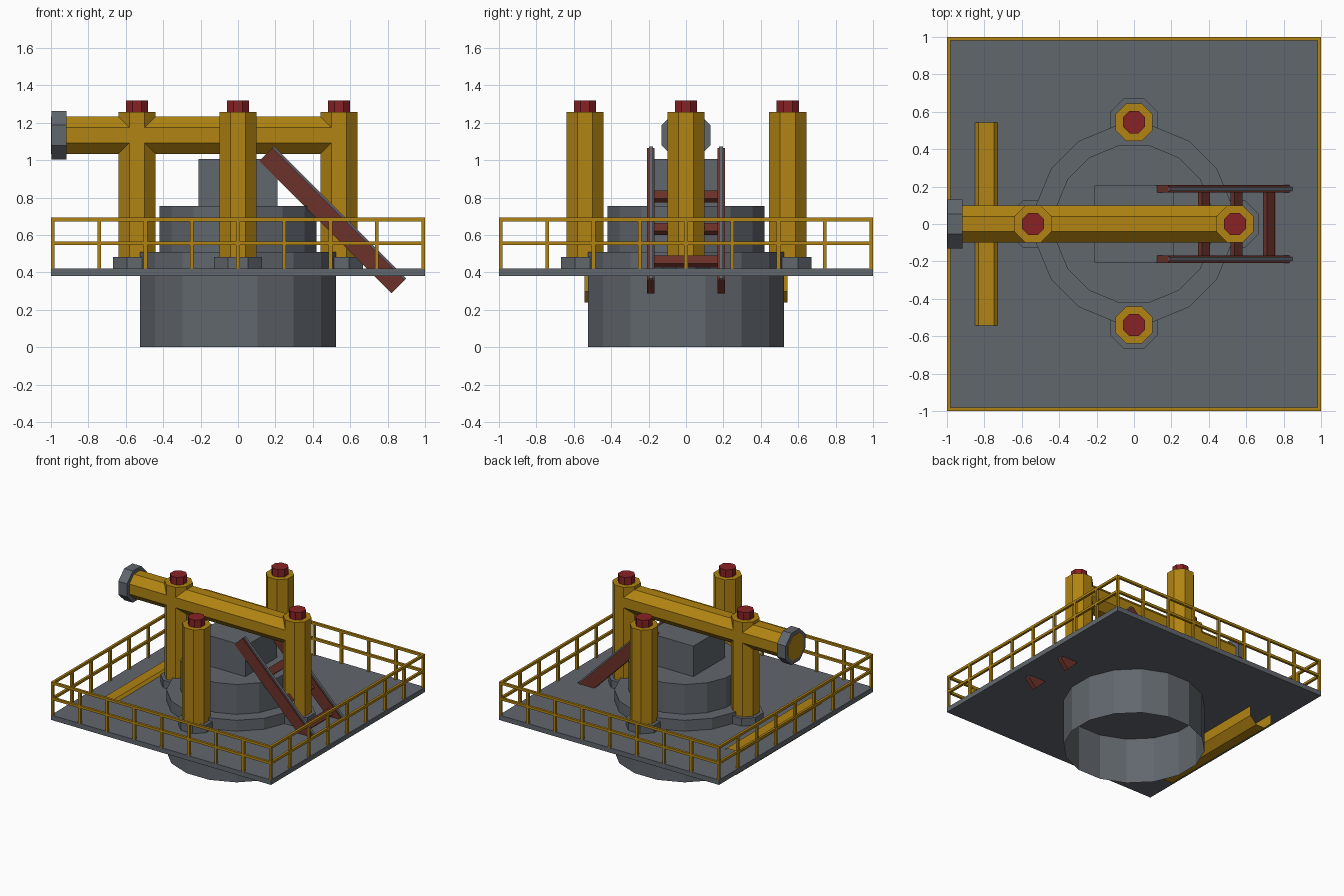
import bpy, bmesh, math
from mathutils import Matrix, Vector

cube = bpy.data.objects.get("Cube")
if cube:
    bpy.data.objects.remove(cube, do_unlink=True)


def material(name, r, g, b):
    m = bpy.data.materials.new(name)
    m.use_nodes = True
    m.diffuse_color = (r, g, b, 1)
    m.node_tree.nodes["Principled BSDF"].inputs["Base Color"].default_value = (r, g, b, 1)
    return m


GREY = material("steel grey", 0.12, 0.135, 0.155)
YELLOW = material("safety yellow", 0.44, 0.23, 0.006)
RED = material("cap red", 0.25, 0.016, 0.018)
RUST = material("rust red", 0.15, 0.032, 0.023)


def finish(name, bm, mat):
    mesh = bpy.data.meshes.new(name)
    bm.to_mesh(mesh)
    bm.free()
    mesh.materials.append(mat)
    ob = bpy.data.objects.new(name, mesh)
    bpy.context.collection.objects.link(ob)
    return ob


def add_box(bm, centre, size, turn=0.0):
    mat = (Matrix.Translation(centre) @ Matrix.Rotation(turn, 4, "Y")
           @ Matrix.Diagonal((*size, 1)))
    bmesh.ops.create_cube(bm, size=1, matrix=mat)


def box(name, mat, centre, size, turn=0.0):
    bm = bmesh.new()
    add_box(bm, centre, size, turn)
    return finish(name, bm, mat)


def prism(name, mat, sides, apothem, start, end, open_start=False, open_end=False):
    """Regular prism between two points, flat sides square to the axes."""
    start, end = Vector(start), Vector(end)
    axis = end - start
    radius = apothem / math.cos(math.pi / sides)
    bm = bmesh.new()
    bmesh.ops.create_cone(bm, cap_ends=True, segments=sides, radius1=radius,
                          radius2=radius, depth=axis.length,
                          matrix=Matrix.Rotation(math.pi / sides, 4, "Z"))
    bm.normal_update()
    gone = [f for f in bm.faces if (open_start and f.normal.z < -0.9)
            or (open_end and f.normal.z > 0.9)]
    bmesh.ops.delete(bm, geom=gone, context="FACES_ONLY")
    if abs(axis.x) > 0:
        turn = Matrix.Rotation(math.copysign(math.pi / 2, axis.x), 4, "Y")
    elif abs(axis.y) > 0:
        turn = Matrix.Rotation(-math.copysign(math.pi / 2, axis.y), 4, "X")
    else:
        turn = Matrix.Identity(4)
    bm.transform(Matrix.Translation((start + end) / 2) @ turn)
    return finish(name, bm, mat)


# Deck and stacked drums
box("deck", GREY, (0, 0, 0.4), (2, 2, 0.04))
prism("base_drum", GREY, 16, 0.523, (0, 0, 0), (0, 0, 0.51), open_start=True)
prism("upper_drum", GREY, 16, 0.42, (0, 0, 0.51), (0, 0, 0.755))
box("top_block", GREY, (0, 0, 0.88), (0.42, 0.41, 0.25))

# Four columns with feet and caps
for side, x, y in (("left", 0.54, 0), ("right", -0.54, 0),
                   ("front", 0, -0.54), ("back", 0, 0.545)):
    prism(side + "_column_foot", GREY, 8, 0.127, (x, y, 0.42), (x, y, 0.483))
    prism(side + "_column", YELLOW, 8, 0.1, (x, y, 0.42), (x, y, 1.258))
    prism(side + "_column_cap", RED, 8, 0.06, (x, y, 1.258), (x, y, 1.32))

# Overhead pipe with end flange, and the open pipe sunk through the deck
prism("overhead_pipe", YELLOW, 8, 0.1, (0.54, 0, 1.133), (-1, 0, 1.133))
prism("pipe_flange", GREY, 8, 0.13, (-0.918, 0, 1.133), (-0.997, 0, 1.133))
prism("deck_pipe", YELLOW, 8, 0.1, (-0.79, -0.543, 0.34), (-0.79, 0.543, 0.34),
      open_start=True, open_end=True)

# Railing: one side repeated on four edges
EDGE, BAR, BAYS = 0.99, 0.02, 8
for i, side in enumerate(("front", "left", "back", "right")):
    bm = bmesh.new()
    for z in (0.555, 0.683):
        add_box(bm, (0, -EDGE, z), (2, BAR, BAR))
    for k in range(BAYS):
        x = -EDGE + 2 * EDGE * k / BAYS
        add_box(bm, (x, -EDGE, 0.55), (BAR, BAR, 0.265))
    bm.transform(Matrix.Rotation(i * math.pi / 2, 4, "Z"))
    finish(side + "_railing", bm, YELLOW)

# Sloping ladder: two stringers with grey top strips, three rungs
SLOPE = math.pi / 4
mid = Vector((0.503, 0, 0.677))
up = Vector((1, 0, 1)).normalized()
for side, s in (("back", 1), ("front", -1)):
    y = Vector((0, 0.188 * s, 0))
    box(side + "_stringer", RUST, mid + y, (1.0, 0.04, 0.1), SLOPE)
    box(side + "_stringer_strip", GREY, mid + y + up * 0.055, (1.0, 0.022, 0.012), SLOPE)
for k in range(3):
    x = 0.375 + 0.173 * k
    box(f"ladder_rung_{k + 1}", RUST, (x, 0, 1.18 - x), (0.06, 0.36, 0.03), SLOPE)
